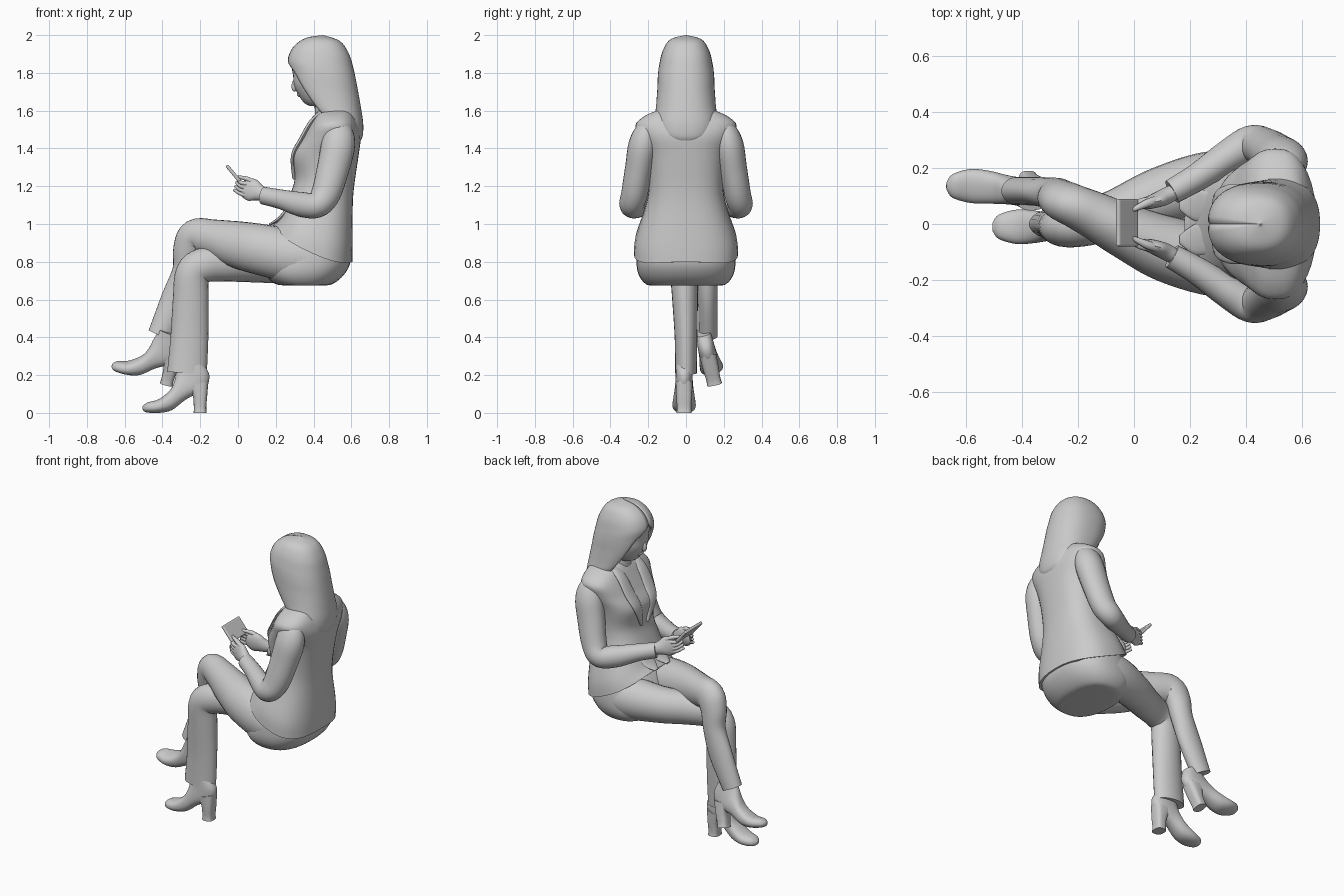
import bpy, math
from mathutils import Vector, Matrix


def spline(rows, n):
    """Catmull-Rom through rows of numbers, n steps per span."""
    out = []
    for i in range(len(rows) - 1):
        p1, p2 = rows[i], rows[i + 1]
        p0, p3 = rows[max(i - 1, 0)], rows[min(i + 2, len(rows) - 1)]
        for k in range(n):
            t = k / n
            out.append([0.5 * (2 * b + (c - a) * t + (2 * a - 5 * b + 4 * c - d) * t * t
                               + (3 * b - a - 3 * c + d) * t ** 3)
                        for a, b, c, d in zip(p0, p1, p2, p3)])
    return out + [list(rows[-1])]


def skin(name, rings, closed=True, cap=True, angle=45):
    """Joins rings of points into one smooth surface."""
    m = len(rings[0])
    verts = [v for r in rings for v in r]
    faces = []
    for i in range(len(rings) - 1):
        for j in range(m if closed else m - 1):
            k = (j + 1) % m
            faces.append((i * m + j, i * m + k, (i + 1) * m + k, (i + 1) * m + j))
    if cap:
        faces.append(tuple(reversed(range(m))))
        faces.append(tuple(range(len(verts) - m, len(verts))))
    me = bpy.data.meshes.new(name)
    me.from_pydata(verts, [], faces)
    ob = bpy.data.objects.new(name, me)
    bpy.context.collection.objects.link(ob)
    bpy.ops.object.select_all(action='DESELECT')
    ob.select_set(True)
    bpy.context.view_layer.objects.active = ob
    bpy.ops.object.mode_set(mode='EDIT')
    bpy.ops.mesh.select_all(action='SELECT')
    bpy.ops.mesh.normals_make_consistent(inside=False)
    bpy.ops.object.mode_set(mode='OBJECT')
    bpy.ops.object.shade_smooth_by_angle(angle=math.radians(angle))
    return ob


def power(v, e):
    return math.copysign(abs(v) ** e, v)


def loft(name, rows, exp=2.3, n=5, m=36, sag=0.0):
    """Rows: front x, z, back x, z, half width in y."""
    rings = []
    rows = spline(rows, n)
    for i, (xf, zf, xb, zb, w) in enumerate(rows):
        s = sag * max(0, 1 - i / (2 * n))
        ring = []
        for j in range(m):
            a = math.tau * j / m
            c, sn = power(math.cos(a), 2 / exp), power(math.sin(a), 2 / exp)
            t = (1 - c) / 2
            ring.append((xf + (xb - xf) * t, w * sn, zf + (zb - zf) * t - s * sn * sn))
        rings.append(ring)
    return skin(name, rings)


def tube(name, rows, n=5, m=24, flip=1):
    """Rows: x, y, z, half width sideways, half width across."""
    pts = spline(rows, n)
    pos = [Vector(p[:3]) for p in pts]
    rings = []
    for i, p in enumerate(pts):
        t = (pos[min(i + 1, len(pos) - 1)] - pos[max(i - 1, 0)]).normalized()
        side = Vector((0, 1, 0))
        side = (side - t * side.dot(t)).normalized()
        up = t.cross(side)
        ring = [pos[i] + side * p[3] * math.cos(math.tau * j / m)
                + up * p[4] * math.sin(math.tau * j / m) for j in range(m)]
        rings.append([(v.x, v.y * flip, v.z) for v in ring])
    return skin(name, rings)


def ball(name, loc, size, tilt=0):
    bpy.ops.mesh.primitive_uv_sphere_add(segments=24, ring_count=14, location=loc, rotation=(0, tilt, 0))
    ob = bpy.context.object
    ob.name, ob.scale = name, size
    bpy.ops.object.shade_smooth()


# Jacket body with slanted, flared hem and sloping shoulders
loft("jacket", [(.18, .99, .605, .80, .276), (.22, 1.03, .607, .89, .266), (.265, 1.13, .607, 1.08, .212),
                (.30, 1.24, .615, 1.2, .197), (.285, 1.36, .638, 1.36, .215), (.335, 1.45, .65, 1.46, .25),
                (.375, 1.52, .637, 1.525, .268), (.40, 1.565, .62, 1.57, .225), (.42, 1.595, .60, 1.605, .155),
                (.44, 1.615, .57, 1.63, .08)], exp=2.5, sag=.05)

# Seat of the trousers
loft("hips", [(.28, .674, .44, .674, .17), (.2, .682, .5, .682, .213), (.15, .73, .56, .73, .25),
              (.15, .8, .595, .8, .262), (.2, .9, .59, .9, .25), (.27, .98, .57, .96, .2)], exp=2.5)

# Crossed leg on top, supporting leg beneath
tube("crossed_leg", [(.45, -.13, .81, .12, .125), (.3, -.135, .83, .125, .14), (.12, -.09, .865, .118, .135),
                     (-.02, -.03, .895, .1, .122), (-.14, .03, .925, .085, .1), (-.225, .07, .93, .075, .095),
                     (-.262, .09, .86, .068, .082), (-.278, .105, .75, .06, .07), (-.33, .115, .6, .052, .078),
                     (-.415, .118, .41, .05, .064)])
tube("standing_leg", [(.45, .13, .8, .12, .12), (.28, .14, .81, .12, .128), (.1, .1, .8, .105, .11),
                      (-.05, .04, .795, .09, .1), (-.17, 0, .785, .078, .093), (-.24, -.01, .74, .073, .09),
                      (-.25, -.005, .6, .068, .095), (-.257, 0, .4, .06, .1), (-.27, 0, .21, .057, .105)])

# Heeled shoes: one on the ground, one tilted in the air
toe = Vector((-.505, 0, .025))
air = (Matrix.Translation((-.668, .135, .25)) @ Matrix.Rotation(math.radians(2), 4, 'Z')
       @ Matrix.Rotation(math.radians(14), 4, 'Y') @ Matrix.Rotation(math.radians(13), 4, 'X')
       @ Matrix.Translation(-toe))
for tag, mat in (("standing", Matrix.Translation((0, -.01, 0))), ("crossed", air)):
    shoe = loft(tag + "_shoe", [(-.505, .035, -.505, .018, .014), (-.48, .055, -.485, .003, .043),
                                (-.42, .072, -.42, 0, .061), (-.36, .12, -.35, .015, .058),
                                (-.338, .165, -.27, .075, .05), (-.328, .21, -.175, .125, .046),
                                (-.32, .24, -.152, .2, .044), (-.31, .28, -.19, .27, .042)])
    heel = loft(tag + "_heel", [(-.275, .14, -.157, .17, .045), (-.24, .09, -.163, .09, .042),
                                (-.234, .03, -.168, .03, .038), (-.235, 0, -.166, 0, .04)], exp=3)
    shoe.matrix_world = heel.matrix_world = mat

# Arms, cuffs, hands and lapels on both sides
for tag, f in (("near", -1), ("far", 1)):
    tube(tag + "_sleeve", [(.52, .15, 1.525, .04, .05), (.525, .2, 1.495, .062, .078), (.53, .226, 1.42, .078, .09),
                           (.505, .248, 1.3, .074, .086), (.465, .273, 1.16, .07, .078), (.415, .285, 1.1, .066, .068),
                           (.33, .238, 1.105, .058, .065), (.23, .17, 1.13, .05, .052),
                           (.135, .115, 1.15, .045, .047)], flip=f)
    tube(tag + "_palm", [(.16, .125, 1.15, .026, .03), (.115, .1, 1.165, .03, .042), (.075, .083, 1.18, .026, .06),
                         (.035, .072, 1.19, .02, .05), (.015, .068, 1.195, .01, .025)], flip=f, m=16)
    for k in range(4):
        z = 1.15 + .02 * k
        tube(tag + "_finger_%d" % k, [(.06, .085, z, .013, .013), (.015, .075, z + .01, .012, .011),
                                      (-.02 + .006 * k, .045, z + .03, .008, .008)], flip=f, m=10)
    tube(tag + "_thumb", [(.1, .09, 1.21, .015, .015), (.05, .075, 1.238, .015, .013),
                          (-.005, .05, 1.25, .008, .008)], flip=f, m=10)
    tube(tag + "_lapel", [(.47, .095, 1.61, .03, .012), (.395, .1, 1.55, .04, .012), (.335, .095, 1.45, .045, .012),
                          (.292, .075, 1.36, .035, .012), (.298, .03, 1.24, .01, .01)], flip=f, m=16)

# Front jacket flap tips over the lap
for y in (-.055, .065):
    tube("jacket_flap", [(.28, y, 1.1, .05, .012), (.22, y, 1.03, .055, .01), (.165, y, .995, .018, .006)], m=16)

# Phone held between both hands
bpy.ops.mesh.primitive_cube_add(size=1, location=(-.025, .005, 1.268), rotation=(0, math.radians(50), 0))
phone = bpy.context.object
phone.name, phone.scale = "phone", (.11, .17, .018)
bpy.ops.object.transform_apply(location=False, rotation=False, scale=True)
bev = phone.modifiers.new("round", 'BEVEL')
bev.width, bev.segments = .007, 3

# Head bowed forward, nose, lips and neck
loft("head", [(.38, 1.955, .5, 1.955, .05), (.31, 1.91, .55, 1.92, .095), (.284, 1.85, .57, 1.87, .115),
              (.292, 1.785, .56, 1.8, .118), (.298, 1.73, .54, 1.72, .108), (.325, 1.675, .51, 1.66, .086),
              (.352, 1.64, .48, 1.63, .058), (.38, 1.625, .45, 1.62, .03)], exp=2.1)
ball("nose", (.304, 0, 1.737), (.02, .017, .036), math.radians(12))
ball("lips", (.325, 0, 1.685), (.014, .03, .012), math.radians(30))
tube("neck", [(.46, 0, 1.74, .07, .07), (.47, 0, 1.64, .062, .065), (.49, 0, 1.5, .085, .085)])

# Long hair: closed cap above, open around the face below (last value = half opening in degrees)
rings = []
for xf, zf, xb, zb, w, gap in spline([
        (.4495, 2.0, .4505, 2.0, .0005, 0), (.36, 1.985, .54, 1.968, .082, 0), (.295, 1.94, .588, 1.9, .122, 0),
        (.264, 1.875, .612, 1.82, .141, 3), (.272, 1.81, .625, 1.76, .149, 33), (.29, 1.74, .638, 1.69, .152, 46),
        (.33, 1.67, .652, 1.61, .157, 52), (.385, 1.6, .663, 1.53, .162, 58), (.44, 1.55, .66, 1.465, .145, 66),
        (.5, 1.51, .645, 1.435, .1, 70)], 5):
    ring = []
    for j in range(41):
        a = math.radians(max(gap, 0) + (360 - 2 * max(gap, 0)) * j / 40)
        c, s = power(math.cos(a), .86), power(math.sin(a), .86)
        ring.append((xf + (xb - xf) * (1 - c) / 2, w * s, zf + (zb - zf) * (1 - c) / 2))
    rings.append(ring)
hair = skin("hair", rings, closed=False, cap=False)
sol = hair.modifiers.new("thickness", 'SOLIDIFY')
sol.thickness, sol.offset = .02, -1
